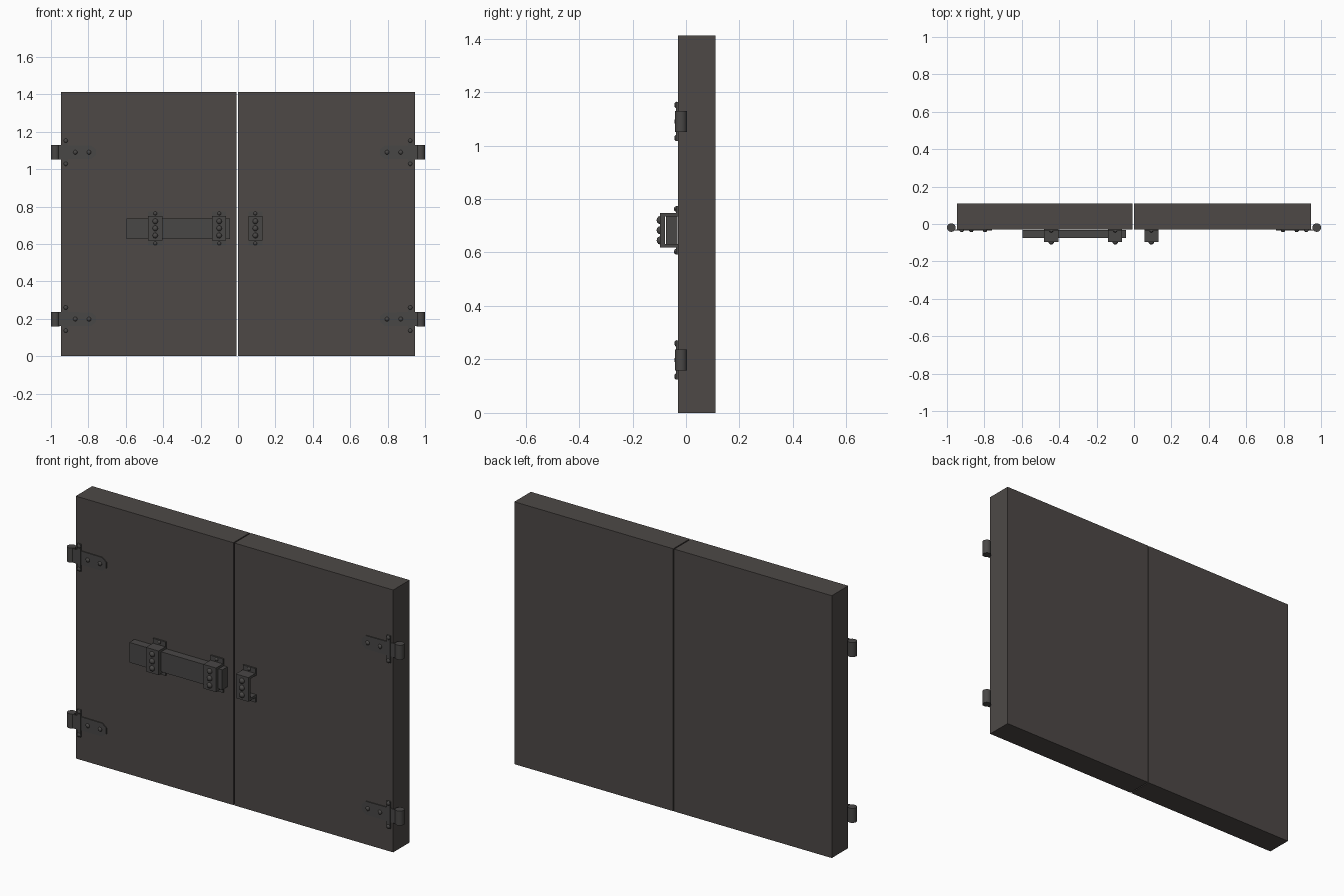
import bpy, bmesh, math
from mathutils import Matrix, Vector

if "Cube" in bpy.data.objects:
    bpy.data.objects.remove(bpy.data.objects["Cube"])


def material(name, rgb):
    m = bpy.data.materials.new(name)
    m.diffuse_color = (*rgb, 1)
    m.use_nodes = True
    m.node_tree.nodes["Principled BSDF"].inputs["Base Color"].default_value = m.diffuse_color
    return m


DOOR = material("dark_door", (0.075, 0.066, 0.062))
IRON = material("dark_iron", (0.066, 0.063, 0.061))
FACE = -0.03  # y of the door front


def finish(bm, name, mat, smooth=False):
    bmesh.ops.recalc_face_normals(bm, faces=bm.faces)
    me = bpy.data.meshes.new(name)
    bm.to_mesh(me)
    bm.free()
    me.materials.append(mat)
    ob = bpy.data.objects.new(name, me)
    bpy.context.collection.objects.link(ob)
    if smooth:
        bpy.context.view_layer.objects.active = ob
        ob.select_set(True)
        bpy.ops.object.shade_smooth_by_angle(angle=math.radians(40))
        ob.select_set(False)
    return ob


def box(name, x, y, z, mat):
    bm = bmesh.new()
    size = (x[1] - x[0], y[1] - y[0], z[1] - z[0])
    mid = [(a[0] + a[1]) / 2 for a in (x, y, z)]
    bmesh.ops.create_cube(bm, size=1, matrix=Matrix.Translation(mid) @ Matrix.Diagonal((*size, 1)))
    return finish(bm, name, mat)


def extrude(name, points, vec, mat):
    bm = bmesh.new()
    f = bm.faces.new([bm.verts.new(p) for p in points])
    res = bmesh.ops.extrude_face_region(bm, geom=[f], use_keep_orig=True)
    bmesh.ops.translate(bm, vec=Vector(vec), verts=[v for v in res["geom"] if isinstance(v, bmesh.types.BMVert)])
    return finish(bm, name, mat)


def rivet(name, x, y, z, r, h):
    # low dome pointing to the front
    bm = bmesh.new()
    bmesh.ops.create_uvsphere(bm, u_segments=10, v_segments=6, radius=1,
                              matrix=Matrix.Translation((x, y, z)) @ Matrix.Diagonal((r, h, r, 1)))
    return finish(bm, name, IRON, True)


# door leaves
box("door_left", (-0.945, -0.007), (FACE, 0.11), (0, 1.412), DOOR)
box("door_right", (-0.001, 0.945), (FACE, 0.11), (0, 1.412), DOOR)

# strap hinges, mirrored on both sides
for s, side in ((-1, "left"), (1, "right")):
    for zc, level in ((0.198, "lower"), (1.09, "upper")):
        tag = f"{side}_{level}"
        # rolled knuckle
        bm = bmesh.new()
        bmesh.ops.create_cone(bm, cap_ends=True, segments=16, radius1=0.023, radius2=0.023,
                              depth=0.078, matrix=Matrix.Translation((s * 0.977, -0.019, zc)))
        finish(bm, f"hinge_knuckle_{tag}", IRON, True)
        # strap with a clipped tip
        outline = [(0.977, -0.038), (0.785, -0.036), (0.76, -0.016),
                   (0.76, 0.016), (0.785, 0.036), (0.977, 0.038)]
        extrude(f"hinge_strap_{tag}", [(s * x, FACE - 0.005, zc + z) for x, z in outline],
                (0, 0.006, 0), IRON)
        # upright plate
        a, b = sorted((s * 0.91, s * 0.932))
        box(f"hinge_plate_{tag}", (a, b), (FACE - 0.008, FACE), (zc - 0.073, zc + 0.073), IRON)
        for i, (x, dz) in enumerate(((0.87, 0), (0.797, 0), (0.921, 0.062), (0.921, -0.062))):
            rivet(f"hinge_rivet_{tag}_{i}", s * x, FACE - 0.005, zc + dz, 0.012, 0.009)

# sliding bolt
box("sliding_bolt", (-0.595, -0.042), (-0.074, -0.031), (0.627, 0.735), IRON)

# hat-shaped brackets holding the bolt
ZC = 0.683
half = [(FACE, 0.052), (FACE, 0.091), (FACE - 0.008, 0.091), (FACE - 0.008, 0.065), (-0.097, 0.065)]
inner = (-0.078, 0.052)
for n, (x0, x1) in enumerate(((-0.48, -0.405), (-0.138, -0.063), (0.055, 0.13))):
    prof = [inner] + half
    prof = prof + [(y, -z) for y, z in reversed(prof)]
    extrude(f"bolt_bracket_{n}", [(x0, y, ZC + z) for y, z in prof], (x1 - x0, 0, 0), IRON)
    xm = (x0 + x1) / 2
    for i, dz in enumerate((-0.038, 0, 0.038)):
        rivet(f"bracket_rivet_{n}_{i}", xm, -0.097, ZC + dz, 0.015, 0.013)
    for i, dz in enumerate((-0.08, 0.08)):
        rivet(f"flange_rivet_{n}_{i}", xm, FACE - 0.008, ZC + dz, 0.01, 0.007)
